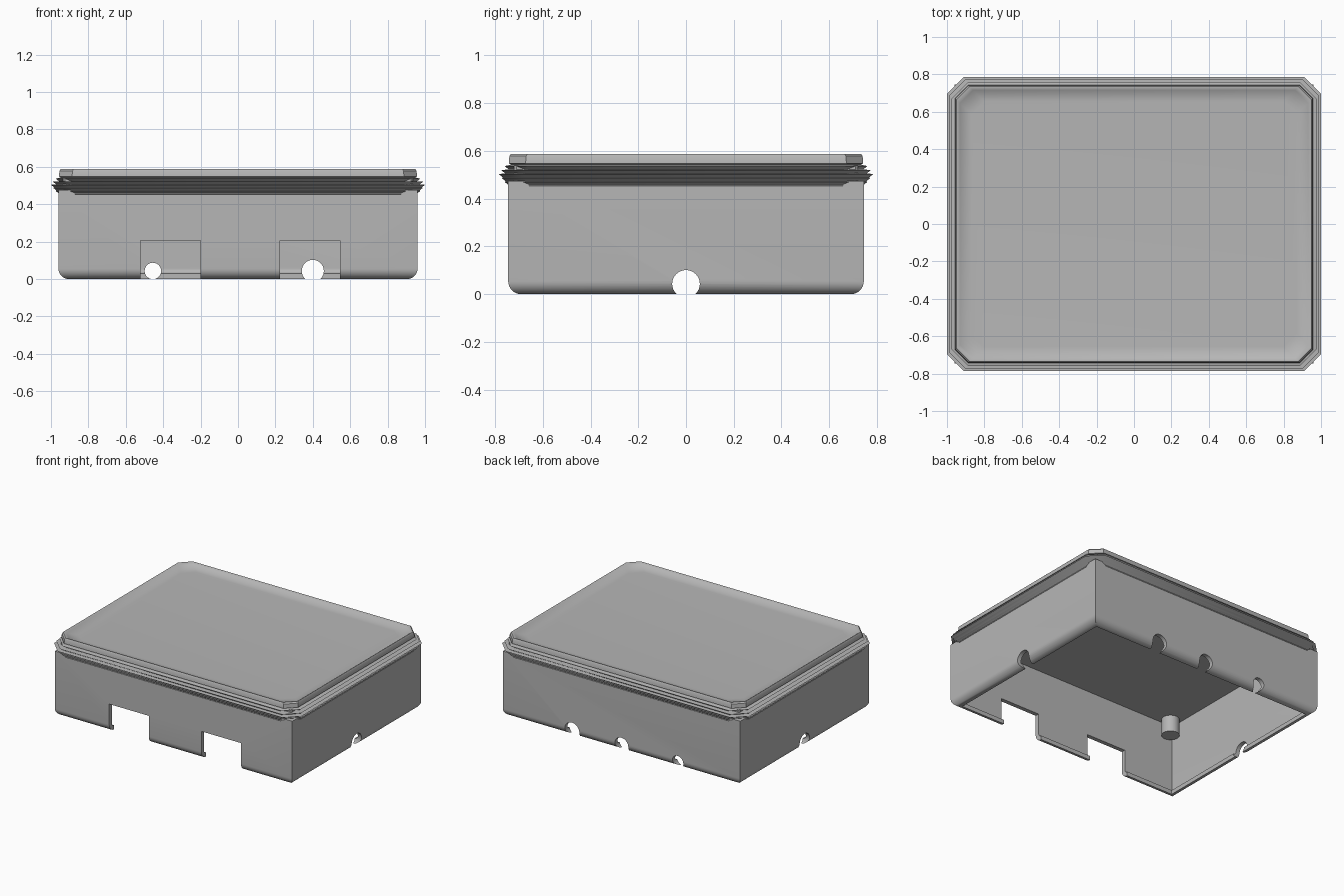
import bpy
import bmesh
import math
from mathutils import Matrix

cube = bpy.data.objects.get("Cube")
if cube:
    bpy.data.objects.remove(cube, do_unlink=True)

# One grey plastic for the whole case
GREY = (0.47, 0.47, 0.47, 1)
plastic = bpy.data.materials.new("grey plastic")
plastic.use_nodes = True
plastic.diffuse_color = GREY
plastic.node_tree.nodes["Principled BSDF"].inputs["Base Color"].default_value = GREY

DEPTH_DIFF = 0.215   # half width minus half depth
WALL_X, WALL_Y = 0.96, 0.745


def finish(bm, name):
    bmesh.ops.recalc_face_normals(bm, faces=bm.faces)
    mesh = bpy.data.meshes.new(name)
    bm.to_mesh(mesh)
    bm.free()
    mesh.materials.append(plastic)
    obj = bpy.data.objects.new(name, mesh)
    bpy.context.collection.objects.link(obj)
    return obj


def activate(obj):
    bpy.ops.object.select_all(action='DESELECT')
    obj.select_set(True)
    bpy.context.view_layer.objects.active = obj


def outline(half, chamfer):
    """Rectangle, or octagon when the corners are chamfered."""
    x, y, c = half, half - DEPTH_DIFF, chamfer
    points = []
    for sx, sy in ((1, 1), (-1, 1), (-1, -1), (1, -1)):
        pair = [(sx * x, sy * (y - c)), (sx * (x - c), sy * y)]
        if sx * sy < 0:
            pair.reverse()
        points += pair if c else pair[:1]
    return points


def loft(name, rings, closed):
    """Join (half width, z, chamfer) outlines; close as a loop or cap both ends."""
    bm = bmesh.new()
    loops = [[bm.verts.new((x, y, z)) for x, y in outline(h, c)] for h, z, c in rings]
    pairs = list(zip(loops, loops[1:]))
    if closed:
        pairs.append((loops[-1], loops[0]))
    else:
        bm.faces.new(loops[0])
        bm.faces.new(loops[-1])
    for a, b in pairs:
        for i in range(len(a)):
            j = (i + 1) % len(a)
            bm.faces.new((a[i], a[j], b[j], b[i]))
    return finish(bm, name)


def cylinder(name, radius, length, place, sides=32):
    bm = bmesh.new()
    bmesh.ops.create_cone(bm, cap_ends=True, segments=sides, radius1=radius,
                          radius2=radius, depth=length, matrix=place)
    return finish(bm, name)


# Walls: thin shell whose lower edge curls inward
RADIUS, THICK = 0.055, 0.03
centre = WALL_X - RADIUS


def curl(r, steps=8):
    turns = [math.pi / 2 * i / steps for i in range(steps + 1)]
    return [(centre + r * math.cos(t), RADIUS - r * math.sin(t), 0) for t in turns]


profile = [(WALL_X, 0.475, 0)] + curl(RADIUS)
profile += curl(RADIUS - THICK)[::-1] + [(WALL_X - THICK, 0.475, 0)]
walls = loft("case_walls", profile, True)

# Openings: two square notches in front, round ones at the back and sides
cutters = []
for left, right in ((-0.52, -0.20), (0.225, 0.545)):
    bm = bmesh.new()
    place = Matrix.Translation(((left + right) / 2, -WALL_Y, 0.05))
    bmesh.ops.create_cube(bm, size=1, matrix=place @ Matrix.Diagonal((right - left, 0.3, 0.31, 1)))
    cutters.append(finish(bm, "notch_cutter"))
for x, y, radius, axis in ((0.40, WALL_Y, 0.059, 'X'), (0, WALL_Y, 0.055, 'X'),
                           (-0.455, WALL_Y, 0.044, 'X'),
                           (WALL_X, 0, 0.058, 'Y'), (-WALL_X, 0, 0.058, 'Y')):
    place = Matrix.Translation((x, y, 0.043)) @ Matrix.Rotation(math.pi / 2, 4, axis)
    cutters.append(cylinder("hole_cutter", radius, 0.3, place))

activate(walls)
for cutter in cutters:
    cutter.hide_render = True
    mod = walls.modifiers.new("opening", 'BOOLEAN')
    mod.object = cutter
    mod.operation = 'DIFFERENCE'
    mod.solver = 'EXACT'
    bpy.ops.object.modifier_apply(modifier=mod.name)
for cutter in cutters:
    bpy.data.objects.remove(cutter, do_unlink=True)

# Lid: ribbed rim, upright band and a shallow recessed top
CHAMFER = 0.09
lid_rings = [(0.935, 0.54, 0.01), (0.935, 0.44, 0.01)]
bulges = (0.962, 0.975, 0.988, 1.0, 0.99, 0.975)
for i, out in enumerate(bulges):
    z = 0.44 + 0.0165 * i
    lid_rings += [(out - 0.018, z, CHAMFER), (out, z + 0.014, CHAMFER)]
lid_rings += [(0.947, 0.543, 0.07), (0.957, 0.548, 0.07),
              (0.955, 0.578, 0.07), (0.949, 0.587, 0.07)]
STEPS = 6
for i in range(STEPS + 1):
    t = i / STEPS
    lid_rings.append((0.943 - 0.073 * t, 0.56 + 0.027 * (1 - t) ** 2, 0.07))
lid = loft("ribbed_lid", lid_rings, False)

# Corner posts hanging under the lid
posts = []
for sx in (-1, 1):
    for sy in (-1, 1):
        place = Matrix.Translation((sx * 0.865, sy * 0.655, 0.485))
        posts.append(cylinder("corner_post", 0.06, 0.13, place, 24))

for obj in [walls, lid] + posts:
    activate(obj)
    bpy.ops.object.shade_smooth_by_angle(angle=math.radians(30))
